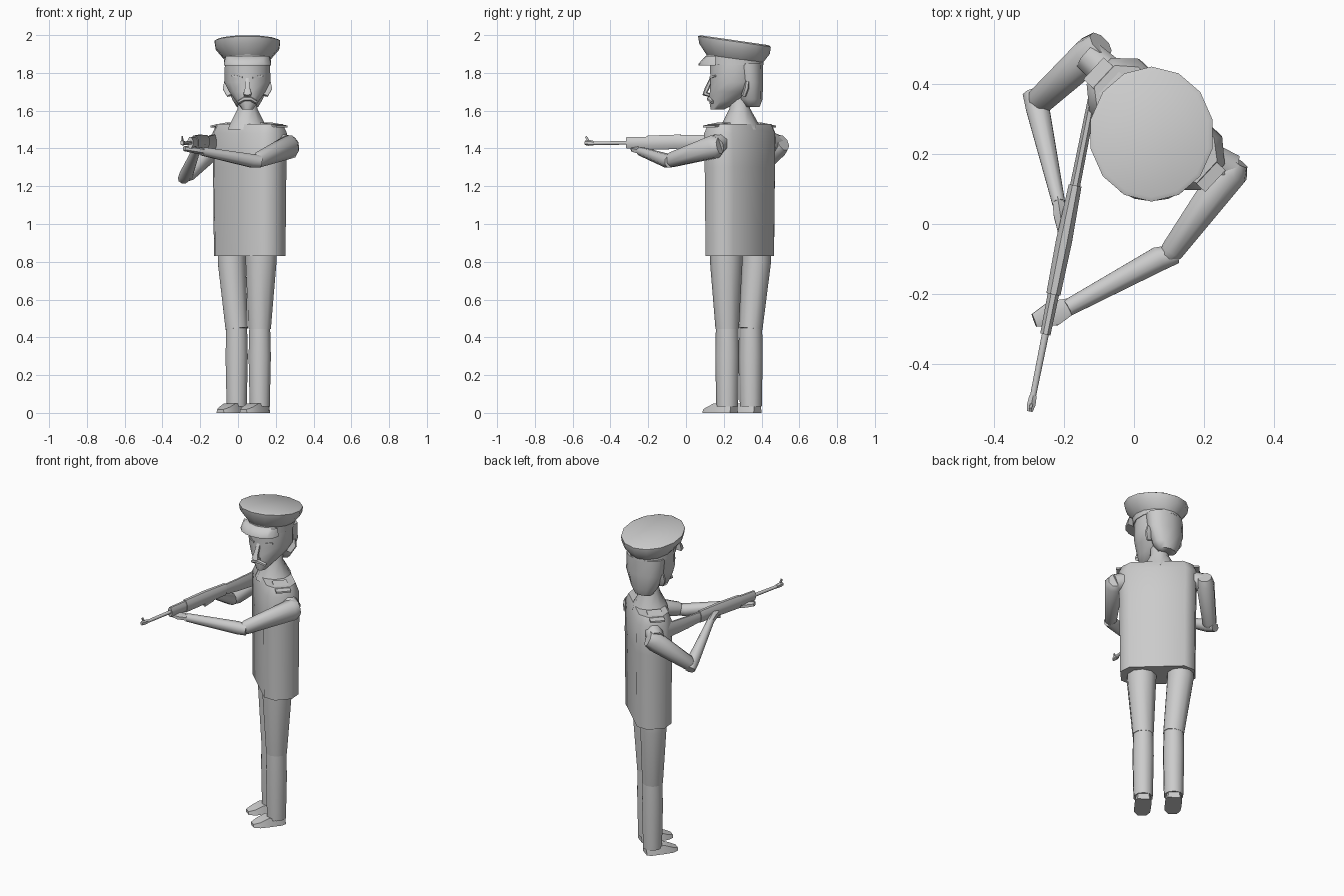
import bpy, bmesh, math
from mathutils import Vector

cube = bpy.data.objects.get("Cube")
if cube:
    bpy.data.objects.remove(cube)

grey = bpy.data.materials.new("plain_grey")
grey.use_nodes = True
COLOUR = (0.6, 0.6, 0.6, 1)
grey.diffuse_color = COLOUR
grey.node_tree.nodes["Principled BSDF"].inputs["Base Color"].default_value = COLOUR

YAW = math.radians(-43)
U = Vector((math.cos(YAW), math.sin(YAW), 0))    # towards the left shoulder
F = Vector((math.sin(YAW), -math.cos(YAW), 0))   # chest direction
BODY = Vector((0.062, 0.285, 0))


def loft(name, rings, angle=35):
    """Skin a list of equal rings and cap both ends."""
    bm = bmesh.new()
    rows = [[bm.verts.new(p) for p in ring] for ring in rings]
    n = len(rows[0])
    for a, b in zip(rows, rows[1:]):
        for i in range(n):
            j = (i + 1) % n
            bm.faces.new((a[i], a[j], b[j], b[i]))
    bm.faces.new(rows[0][::-1])
    bm.faces.new(rows[-1])
    bmesh.ops.recalc_face_normals(bm, faces=bm.faces)
    mesh = bpy.data.meshes.new(name)
    bm.to_mesh(mesh)
    bm.free()
    mesh.materials.append(grey)
    ob = bpy.data.objects.new(name, mesh)
    bpy.context.collection.objects.link(ob)
    bpy.ops.object.select_all(action="DESELECT")
    ob.select_set(True)
    bpy.context.view_layer.objects.active = ob
    bpy.ops.object.shade_smooth_by_angle(angle=math.radians(angle))


def turn(n):
    return [(math.cos(2 * math.pi * (i + .5) / n), math.sin(2 * math.pi * (i + .5) / n))
            for i in range(n)]


def tube(name, stations, n=8, angle=50):
    """Stations are (point, half width, half height) along a path."""
    pts = [Vector(s[0]) for s in stations]
    rings = []
    for k, (p, w, h) in enumerate(stations):
        t = (pts[min(k + 1, len(pts) - 1)] - pts[max(k - 1, 0)]).normalized()
        ref = Vector((0, 0, 1)) if abs(t.z) < 0.9 else Vector((0, 1, 0))
        side = t.cross(ref).normalized()
        up = side.cross(t)
        rings.append([pts[k] + side * w * c + up * h * s for c, s in turn(n)])
    loft(name, rings, angle)


def stack(name, rows, n=14, slope=0, angle=35):
    """Rows are (z, half width, front y, back y); slope leans the rings."""
    rings = []
    for z, w, front, back in rows:
        cy, ry = (front + back) / 2, (back - front) / 2
        rings.append([Vector((0.05 + w * c, cy + ry * s, z + slope * ry * s))
                      for c, s in turn(n)])
    loft(name, rings, angle)


# Tunic: an eight-sided block turned towards the right
def tunic_ring(z, a, b):
    corners = [(1, -.5), (1, .5), (.74, 1), (-.74, 1), (-1, .5), (-1, -.5), (-.74, -1), (.74, -1)]
    return [BODY + U * a * x + F * b * y + Vector((0, 0, z)) for x, y in corners]


loft("tunic", [tunic_ring(*r) for r in [(.83, .212, .1), (1.3, .217, .104),
                                        (1.48, .222, .102), (1.53, .2, .085)]], 65)

# Neck with sloping collar
stack("neck", [(1.5, .11, .18, .39), (1.53, .097, .19, .385), (1.61, .055, .23, .34),
               (1.7, .05, .23, .34)], 10)

# Head and hair
stack("head", [(1.605, .028, .13, .20), (1.65, .062, .12, .29), (1.70, .1, .122, .36),
               (1.75, .126, .125, .395), (1.85, .124, .122, .402)], 12, angle=60)
stack("hair", [(1.62, .06, .31, .39), (1.66, .085, .28, .405), (1.75, .12, .27, .408),
               (1.85, .122, .25, .408)], 10, angle=60)
tube("nose", [((.05, .135, 1.77), .012, .01), ((.05, .11, 1.715), .016, .012),
              ((.05, .1, 1.69), .024, .015), ((.05, .13, 1.68), .02, .01)], 6)
tube("moustache", [((.005, .14, 1.645), .012, .01), ((.035, .122, 1.663), .014, .012),
                   ((.065, .122, 1.663), .014, .012), ((.095, .14, 1.645), .012, .01)], 6)
for side, s in (("right", -1), ("left", 1)):
    x = .05 + s * .105
    tube(side + "_ear", [((x - s * .012, .305, 1.68), .018, .014), ((x, .32, 1.72), .03, .014),
                         ((x, .325, 1.755), .02, .012)], 6)
    tube(side + "_sideburn", [((x, .25, 1.84), .02, .01), ((x, .25, 1.75), .015, .012)], 4)
    tube(side + "_brow", [((.05 + s * .025, .133, 1.775), .012, .007),
                          ((.05 + s * .08, .16, 1.785), .012, .007)], 4)

# Peaked cap: band, flared crown and visor
stack("cap_band", [(1.842, .127, .112, .41), (1.9, .126, .108, .408)], 14, angle=60)
stack("cap_crown", [(1.875, .126, .108, .407), (1.928, .172, .07, .444), (1.966, .178, .064, .449),
                    (1.973, .165, .077, .436)], 14, slope=-.145, angle=45)
visor = []
for z, width, reach in ((1.84, .125, .09), (1.848, .125, .09), (1.89, .115, .05)):
    visor.append([Vector((.05 + width * math.cos(a), .155 + reach * math.sin(a), z))
                  for a in [math.pi * (1 + i / 8) for i in range(9)]])
loft("cap_visor", visor, 60)

# Shoulder boards
for side, centre, tilt in (("left", (.19, .165, 1.52), -.14), ("right", (-.07, .405, 1.52), .14)):
    rings = []
    for dz in (0, .01):
        rings.append([Vector(centre) + U * x + F * y + Vector((0, 0, dz + tilt * x))
                      for x, y in ((-.06, -.04), (.06, -.04), (.06, .045), (-.06, .045))])
    loft(side + "_shoulder_board", rings)

# Trousers and shoes
TOE = Vector((-.6, -.8, 0))
SPREAD = Vector((.8, -.6, 0))
for side, hip, r, foot in (("left", (.122, .213), .086, (.115, .218)),
                           ("right", (-.033, .372), .078, (-.007, .343))):
    hx, hy = hip
    fx, fy = foot
    tube(side + "_thigh", [((hx, hy, .85), r, r), ((hx, hy, .8), r, r),
                           ((fx, fy, .445), .062, .062)], 10)
    tube(side + "_shin", [((fx, fy, .45), .058, .06), ((fx, fy, .3), .062, .063),
                          ((fx, fy, .035), .056, .058)], 10)
    ankle = Vector((fx, fy, 0))
    shoe = []
    for along, w, h in ((-.045, .035, .045), (-.02, .048, .05), (.06, .048, .05),
                        (.11, .045, .03), (.145, .025, .018)):
        o = ankle + TOE * along
        shoe.append([o + SPREAD * x * w + Vector((0, 0, z * h))
                     for x, z in ((-1, 0), (1, 0), (.8, 1), (-.8, 1))])
    loft(side + "_shoe", shoe)

# Left arm, reaching across to the rifle's fore end
tube("left_shoulder", [((.17, .205, 1.45), .055, .055), ((.275, .155, 1.41), .05, .055)])
tube("left_upper_arm", [((.295, .18, 1.415), .035, .045), ((.277, .153, 1.41), .055, .065),
                        ((.11, -.075, 1.34), .036, .042), ((.095, -.095, 1.335), .025, .03)])
tube("left_forearm", [((.12, -.085, 1.33), .03, .034), ((.07, -.1, 1.335), .038, .038),
                      ((-.19, -.24, 1.385), .026, .024)])
tube("left_hand", [((-.17, -.23, 1.382), .024, .018), ((-.23, -.255, 1.392), .042, .018),
                   ((-.285, -.275, 1.4), .022, .014)], 6)

# Right arm, bent down with the hand up at the grip
tube("right_shoulder", [((-.04, .40, 1.45), .055, .055), ((-.13, .48, 1.42), .048, .055)])
tube("right_upper_arm", [((-.095, .515, 1.43), .04, .045), ((-.125, .485, 1.41), .053, .06),
                         ((-.265, .355, 1.265), .042, .042), ((-.28, .345, 1.245), .03, .028)])
tube("right_forearm", [((-.29, .375, 1.235), .03, .025), ((-.275, .33, 1.26), .036, .036),
                       ((-.215, .06, 1.405), .02, .022)])
tube("right_hand", [((-.217, .07, 1.4), .018, .022), ((-.21, .025, 1.42), .022, .028),
                    ((-.203, -.03, 1.425), .014, .02)], 6)


# Rifle, laid along one line from shoulder to muzzle
def gun(y, z):
    return (-.19 + .2 * y, y, z)


tube("rifle_stock", [(gun(.36, 1.43), .014, .05), (gun(.2, 1.43), .015, .04),
                     (gun(.08, 1.435), .016, .03)], 8)
tube("rifle_body", [(gun(.11, 1.435), .02, .038), (gun(-.05, 1.435), .025, .041),
                    (gun(-.2, 1.43), .022, .041)], 8)
tube("rifle_fore_end", [(gun(-.19, 1.43), .018, .035), (gun(-.315, 1.43), .016, .032)], 8)
tube("rifle_barrel", [(gun(-.3, 1.43), .011, .011), (gun(-.53, 1.427), .009, .009)], 8)
tube("rifle_muzzle", [(gun(-.49, 1.428), .012, .012), (gun(-.515, 1.43), .014, .016),
                      (gun(-.535, 1.43), .009, .012)], 6)
tube("rifle_front_sight", [(gun(-.51, 1.43), .006, .006), (gun(-.53, 1.462), .005, .008)], 4)
tube("rifle_trigger_guard", [(gun(.02, 1.4), .008, .012), (gun(-.05, 1.385), .008, .01)], 4)
